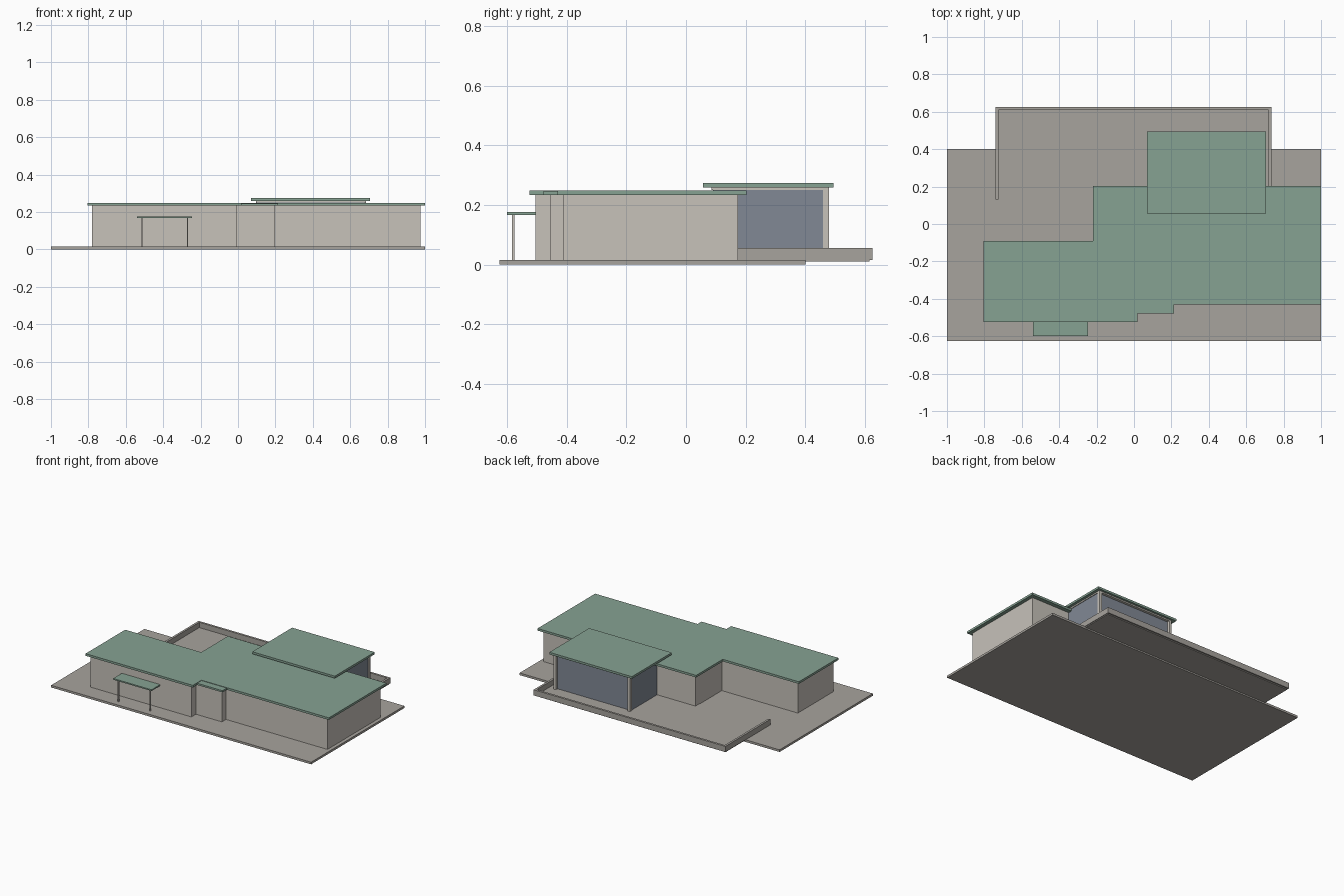
import bpy, bmesh

if "Cube" in bpy.data.objects:
    bpy.data.objects.remove(bpy.data.objects["Cube"])


def material(name, rgb):
    m = bpy.data.materials.new(name)
    m.diffuse_color = (*rgb, 1)
    m.use_nodes = True
    m.node_tree.nodes["Principled BSDF"].inputs["Base Color"].default_value = m.diffuse_color
    return m


ROOF = material("green_roof", (0.24, 0.36, 0.29))
WALL = material("pale_wall", (0.57, 0.54, 0.49))
PAVING = material("paving", (0.39, 0.37, 0.34))
GLASS = material("tinted_glass", (0.22, 0.25, 0.30))


def prism(name, outline, z0, z1, mat):
    """Extrude a flat outline from z0 up to z1."""
    bm = bmesh.new()
    face = bm.faces.new([bm.verts.new((x, y, z0)) for x, y in outline])
    top = bmesh.ops.extrude_face_region(bm, geom=[face])["geom"]
    bmesh.ops.translate(bm, vec=(0, 0, z1 - z0),
                        verts=[v for v in top if isinstance(v, bmesh.types.BMVert)])
    bmesh.ops.recalc_face_normals(bm, faces=bm.faces[:])
    mesh = bpy.data.meshes.new(name)
    bm.to_mesh(mesh)
    bm.free()
    mesh.materials.append(mat)
    obj = bpy.data.objects.new(name, mesh)
    bpy.context.collection.objects.link(obj)
    return obj


def box(name, x0, x1, y0, y1, z0, z1, mat):
    return prism(name, [(x0, y0), (x1, y0), (x1, y1), (x0, y1)], z0, z1, mat)


# Ground slab and raised rear terrace
box("ground_slab", -1, 1, -0.625, 0.4, 0, 0.015, PAVING)
box("terrace_floor", -0.735, 0.73, 0.13, 0.615, 0.010, 0.018, PAVING)

# Low parapet around the terrace
prism("terrace_parapet",
      [(-0.74, 0.13), (-0.725, 0.13), (-0.725, 0.61), (0.72, 0.61), (0.72, 0.13),
       (0.735, 0.13), (0.735, 0.625), (-0.74, 0.625)], 0.016, 0.055, PAVING)

# Main house walls, stepped at the entrance
prism("house_walls",
      [(-0.78, -0.505), (-0.005, -0.505), (-0.005, -0.455), (0.195, -0.455),
       (0.195, -0.41), (0.975, -0.41), (0.975, 0.175), (-0.195, 0.175),
       (-0.195, -0.115), (-0.78, -0.115)], 0.015, 0.235, WALL)

# Flat main roof with overhang, and the slightly lower entrance roof
prism("main_roof",
      [(-0.805, -0.525), (0.02, -0.525), (0.02, -0.43), (1, -0.43), (1, 0.203),
       (-0.22, 0.203), (-0.22, -0.09), (-0.805, -0.09)], 0.234, 0.249, ROOF)
box("entrance_roof", 0.02, 0.215, -0.478, -0.43, 0.234, 0.246, ROOF)

# Glazed rear pavilion with corner posts and raised roof
box("pavilion_glass", 0.1, 0.68, 0.09, 0.462, 0.018, 0.258, GLASS)
for side, x in (("left", 0.095), ("right", 0.665)):
    box(f"pavilion_post_{side}", x, x + 0.02, 0.46, 0.48, 0.018, 0.26, WALL)
box("pavilion_fascia", 0.095, 0.685, 0.085, 0.48, 0.25, 0.26, WALL)
box("pavilion_roof", 0.07, 0.705, 0.057, 0.495, 0.259, 0.274, ROOF)

# Front canopy on two slim posts
box("canopy_roof", -0.54, -0.245, -0.6, -0.504, 0.167, 0.176, ROOF)
for side, x in (("left", -0.514), ("right", -0.27)):
    box(f"canopy_post_{side}", x - 0.004, x + 0.004, -0.583, -0.575, 0.015, 0.168, WALL)
